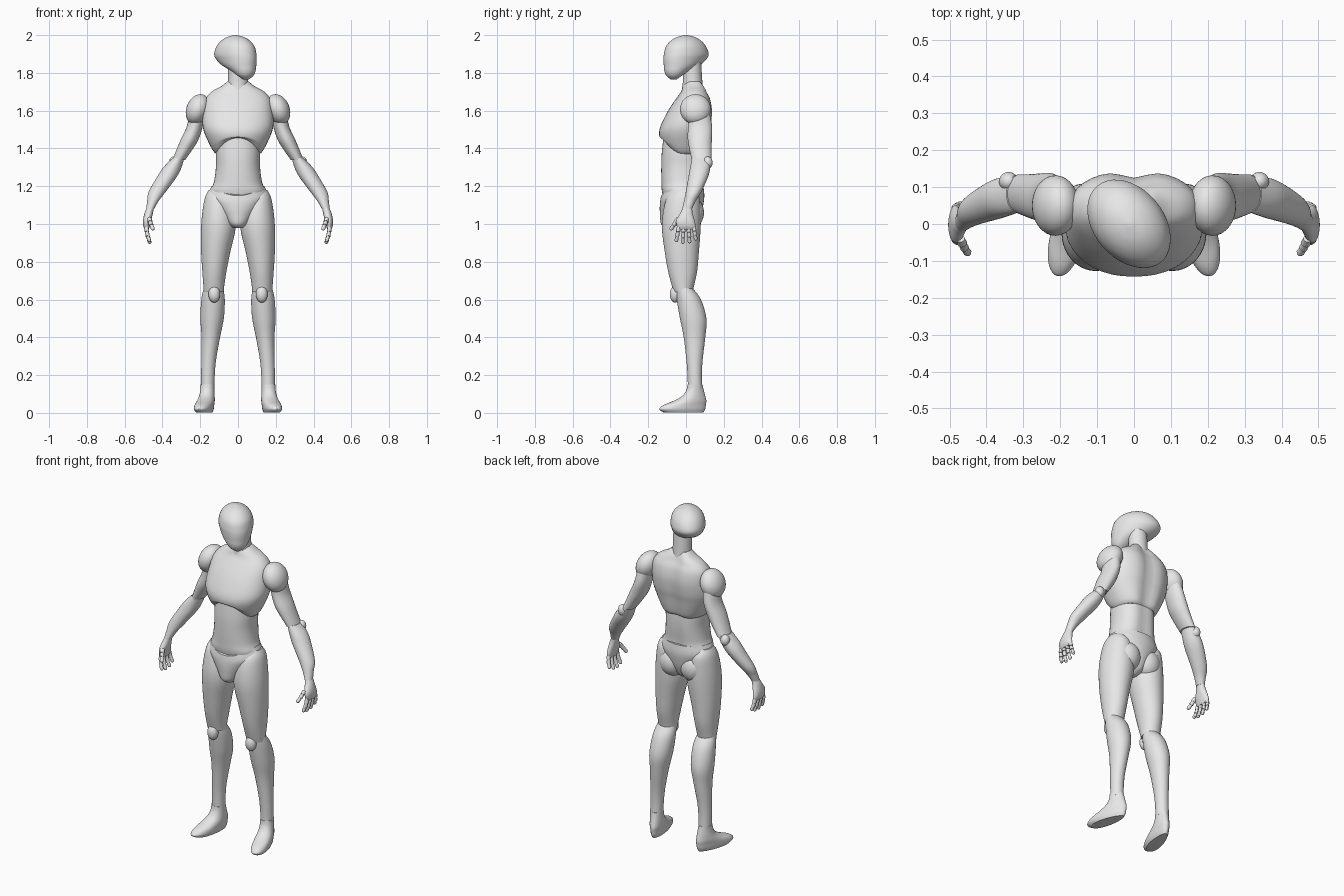
import bpy, bmesh, math
from mathutils import Vector, Matrix

if "Cube" in bpy.data.objects:
    bpy.data.objects.remove(bpy.data.objects["Cube"], do_unlink=True)

grey = bpy.data.materials.new("mannequin_grey")
grey.use_nodes = True
GREY = (0.8, 0.8, 0.8, 1)
grey.diffuse_color = GREY
grey.node_tree.nodes["Principled BSDF"].inputs["Base Color"].default_value = GREY


def finish(name, bm, mirror):
    """Turn a bmesh into a smooth object, mirrored across x if paired."""
    bmesh.ops.recalc_face_normals(bm, faces=bm.faces[:])
    mesh = bpy.data.meshes.new(name)
    bm.to_mesh(mesh)
    bm.free()
    mesh.materials.append(grey)
    ob = bpy.data.objects.new(name, mesh)
    bpy.context.collection.objects.link(ob)
    bpy.ops.object.select_all(action='DESELECT')
    ob.select_set(True)
    bpy.context.view_layer.objects.active = ob
    bpy.ops.object.shade_smooth_by_angle(angle=math.radians(42))
    if mirror:
        ob.modifiers.new("mirror", 'MIRROR').use_mirror_merge = False
    return ob


def catmull(a, b, c, d, t):
    return tuple(0.5 * (2 * q + (r - p) * t + (2 * p - 5 * q + 4 * r - s) * t * t
                        + (3 * q - p - 3 * r + s) * t ** 3)
                 for p, q, r, s in zip(a, b, c, d))


def loft(name, sections, mirror=False, power=2, groove=0, toe=0, place=None,
         sides=40, steps=5):
    """Skin smoothed horizontal ovals: (z, x, y, half width, half depth, front lift)."""
    rows = [tuple(s) + (0,) * (6 - len(s)) for s in sections]
    rows = [rows[0]] + rows + [rows[-1]]
    rings = [catmull(*rows[i:i + 4], k / steps)
             for i in range(len(rows) - 3) for k in range(steps)] + [rows[-1]]
    bm = bmesh.new()
    skin = []
    for z, cx, cy, rx, ry, lift in rings:
        ring = []
        for i in range(sides):
            a = math.tau * i / sides
            c, s = math.cos(a), math.sin(a)
            u = math.copysign(abs(c) ** (2 / power), c) * rx * (1 - toe * s)
            v = math.copysign(abs(s) ** (2 / power), s) * ry
            if s > 0:
                v -= groove * s * math.exp(-(u / 0.045) ** 2)
            ring.append(bm.verts.new((cx + u, cy + v, z + lift * max(0, -s) ** 2)))
        skin.append(ring)
    for low, high in zip(skin, skin[1:]):
        for i in range(sides):
            j = (i + 1) % sides
            bm.faces.new((low[i], low[j], high[j], high[i]))
    bm.faces.new(skin[0])
    bm.faces.new(skin[-1])
    if place:
        bm.transform(place)
    return finish(name, bm, mirror)


def ball(name, centre, radii, tilt=0, mirror=True):
    bm = bmesh.new()
    bmesh.ops.create_uvsphere(bm, u_segments=32, v_segments=20, radius=1)
    bm.transform(Matrix.Translation(centre) @ Matrix.Rotation(math.radians(tilt), 4, 'Y')
                 @ Matrix.Diagonal((*radii, 1)))
    return finish(name, bm, mirror)


def finger(name, base, heading, curl, length, radius):
    """Three stepped segments with a round tip."""
    bm = bmesh.new()
    p, d = Vector(base), Vector(heading).normalized()
    for k in range(3):
        turn = d.to_track_quat('Z', 'Y').to_matrix().to_4x4()
        r = radius * (1 - 0.08 * k)
        bmesh.ops.create_cone(bm, cap_ends=True, segments=16, radius1=r * 0.85, radius2=r,
                              depth=length * 0.96,
                              matrix=Matrix.Translation(p + d * length / 2) @ turn)
        p = p + d * length
        d = (d + Vector((-curl, 0, 0))).normalized()
    bmesh.ops.create_uvsphere(bm, u_segments=16, v_segments=10, radius=r * 0.9,
                              matrix=Matrix.Translation(p))
    return finish(name, bm, True)


# Head, turned to its left
loft("head", [
    (1.765, 0, -.085, .015, .015), (1.785, 0, -.082, .043, .04),
    (1.81, 0, -.065, .062, .067), (1.84, 0, -.03, .08, .104),
    (1.87, 0, -.008, .09, .127), (1.9, 0, .002, .095, .133),
    (1.94, 0, 0, .087, .118), (1.97, 0, 0, .067, .089),
    (1.99, 0, 0, .038, .052), (2, 0, 0, .006, .008)],
    place=Matrix.Translation((-.013, 0, 0)) @ Matrix.Rotation(math.radians(40), 4, 'Z'))

loft("neck", [(1.68, 0, .033, .057, .062), (1.75, 0, .035, .053, .052),
              (1.86, 0, .03, .052, .05)])

# Torso
loft("chest", [
    (1.755, 0, .045, .056, .045), (1.73, 0, .045, .088, .06),
    (1.7, 0, .045, .14, .072), (1.66, 0, .04, .172, .095),
    (1.6, 0, .025, .184, .12), (1.53, 0, .005, .188, .135),
    (1.48, 0, -.006, .177, .136, .01), (1.42, 0, -.01, .15, .13, .042),
    (1.385, 0, -.01, .13, .121, .075), (1.37, 0, -.01, .115, .108, .085)],
    power=2.25, groove=.02)

loft("abdomen", [
    (1.49, 0, -.015, .11, .1), (1.38, 0, -.016, .117, .112),
    (1.3, 0, -.017, .117, .114), (1.22, 0, -.02, .128, .11),
    (1.17, 0, -.02, .145, .107), (1.1, 0, -.02, .12, .09)],
    power=2.2, groove=.012)

loft("pelvis", [
    (1.2, 0, -.02, .14, .112, -.05), (1.15, 0, -.02, .158, .117, -.03),
    (1.1, 0, -.024, .132, .115, -.01), (1.05, 0, -.03, .095, .108),
    (1, 0, -.04, .058, .092), (.978, 0, -.045, .03, .06)])

ball("buttocks", (.07, .025, 1.06), (.076, .07, .085))

# Legs
loft("thighs", [
    (1.18, .115, -.01, .04, .05), (1.14, .108, -.015, .067, .085),
    (1.06, .103, -.022, .086, .1), (.97, .105, -.025, .091, .102),
    (.85, .118, -.022, .077, .09), (.75, .125, -.018, .064, .077),
    (.67, .128, -.016, .055, .058), (.64, .128, -.014, .053, .05)], mirror=True)

loft("shins", [
    (.66, .13, -.01, .052, .045), (.6, .132, .015, .062, .064),
    (.5, .137, .038, .062, .07), (.4, .144, .045, .049, .057),
    (.28, .155, .045, .039, .043), (.2, .159, .046, .036, .038),
    (.13, .16, .048, .035, .038)], mirror=True)

ball("kneecaps", (.126, -.058, .628), (.031, .028, .044))

loft("feet", [
    (.002, 0, -.065, .036, .108), (.02, 0, -.072, .044, .125),
    (.042, 0, -.058, .045, .115), (.065, 0, -.028, .043, .087),
    (.09, 0, -.009, .039, .062), (.12, 0, -.002, .036, .047),
    (.15, 0, -.002, .035, .04)], mirror=True, toe=.18,
    place=Matrix.Translation((.16, .05, 0)) @ Matrix.Rotation(math.radians(14), 4, 'Z'))

# Arms
ball("shoulders", (.213, .05, 1.607), (.06, .082, .083), tilt=-22)

loft("upper_arms", [
    (1.6, .215, .065, .042, .058), (1.52, .228, .074, .042, .064),
    (1.45, .255, .073, .047, .064), (1.4, .28, .076, .043, .059),
    (1.34, .313, .082, .034, .052)], mirror=True)

loft("forearms", [
    (1.35, .315, .082, .031, .05), (1.3, .347, .075, .048, .053),
    (1.25, .376, .065, .052, .052), (1.17, .428, .04, .045, .041),
    (1.12, .451, .02, .03, .031), (1.08, .465, .006, .021, .026)], mirror=True)

ball("elbows", (.34, .115, 1.325), (.026, .026, .032))

# Hands
loft("palms", [
    (1.09, .463, .008, .019, .024), (1.06, .472, .003, .022, .032),
    (1.02, .481, -.003, .022, .048), (.99, .484, .001, .018, .05),
    (.972, .483, .002, .011, .045)], mirror=True)

for i, label in enumerate(("index", "middle", "ring", "little")):
    finger(label + "_fingers", (.484, -.038 + .026 * i, .985),
           (-.05, (i - 1.5) * .12, -1), .15,
           (.025, .028, .027, .022)[i], .012)
finger("thumbs", (.47, -.04, 1.03), (-.2, -.55, -.8), .08, .023, .013)
